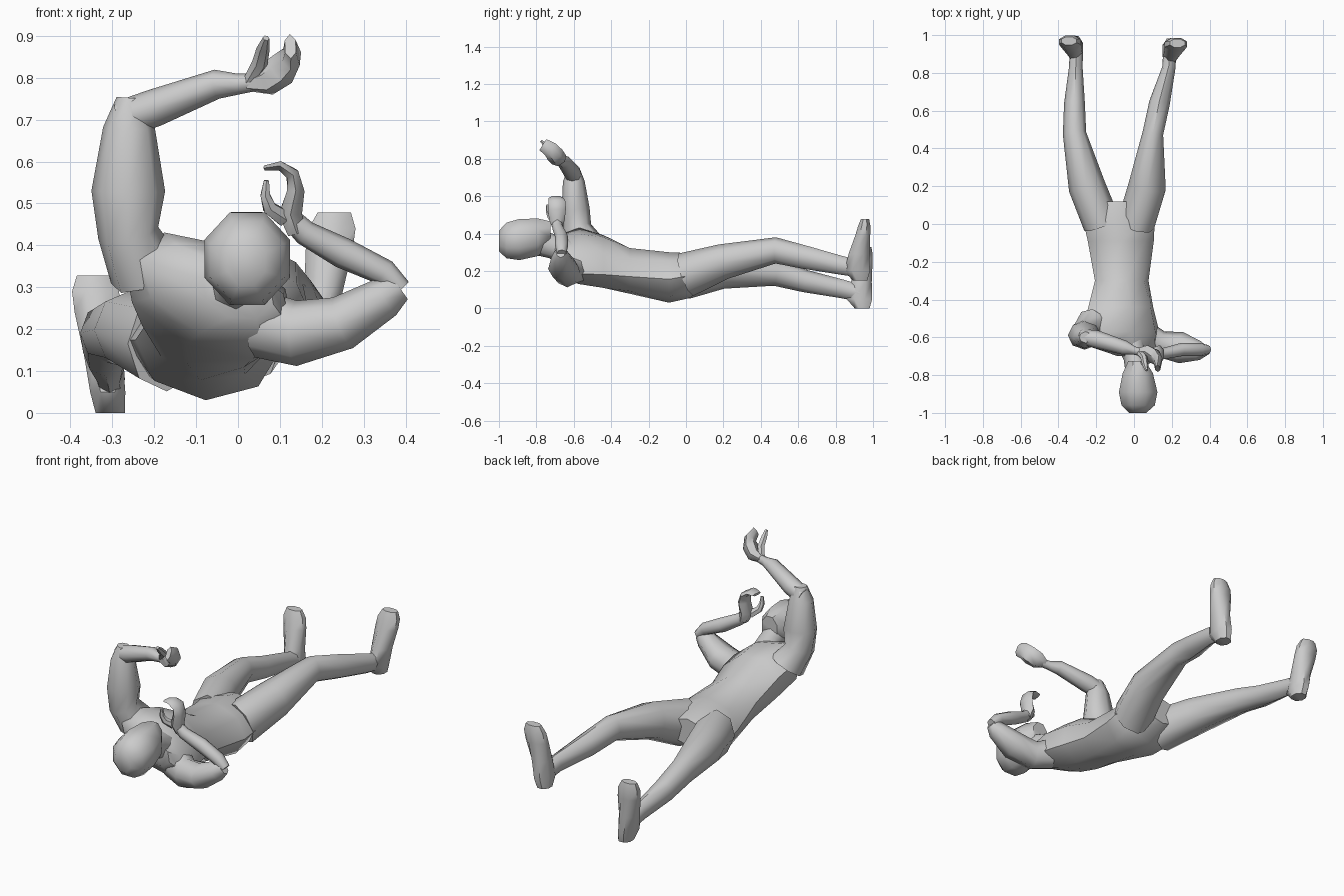
import bpy, math
from mathutils import Vector


def loft(name, rings, side=(1, 0, 0), n=8, flat=False, axis=None, angle=50):
    """Skin closed elliptical rings (x, y, z, half_width, half_depth[, roll])."""
    pts = [Vector(r[:3]) for r in rings]
    off = math.pi / n if flat else 0
    k = 1 / math.cos(math.pi / n) if flat else 1
    verts, faces = [], []
    for i, r in enumerate(rings):
        t = Vector(axis) if axis else Vector((0, 0, 0))
        if not axis:
            if i > 0:
                t += (pts[i] - pts[i - 1]).normalized()
            if i < len(pts) - 1:
                t += (pts[i + 1] - pts[i]).normalized()
        t.normalize()
        s = Vector(side)
        u = (s - t * s.dot(t)).normalized()
        v = t.cross(u)
        roll = math.radians(r[5]) if len(r) > 5 else 0
        u, v = u * math.cos(roll) + v * math.sin(roll), v * math.cos(roll) - u * math.sin(roll)
        for j in range(n):
            a = 2 * math.pi * j / n + off
            verts.append(pts[i] + u * (r[3] * k * math.cos(a)) + v * (r[4] * k * math.sin(a)))
    for i in range(len(rings) - 1):
        for j in range(n):
            a, b = i * n + j, i * n + (j + 1) % n
            faces.append((a, b, b + n, a + n))
    faces.append(tuple(reversed(range(n))))
    faces.append(tuple(range(len(verts) - n, len(verts))))
    me = bpy.data.meshes.new(name)
    me.from_pydata(verts, [], faces)
    ob = bpy.data.objects.new(name, me)
    bpy.context.collection.objects.link(ob)
    bpy.ops.object.select_all(action='DESELECT')
    ob.select_set(True)
    bpy.context.view_layer.objects.active = ob
    bpy.ops.object.shade_smooth_by_angle(angle=math.radians(angle))
    return ob


# Torso, twisting from level hips to tilted shoulders
loft("torso", [
    (-0.09, 0.12, 0.20, 0.12, 0.07, 0),
    (-0.08, 0.02, 0.175, 0.19, 0.12, 0),
    (-0.07, -0.09, 0.165, 0.175, 0.135, -3),
    (-0.065, -0.30, 0.20, 0.145, 0.125, -12),
    (-0.07, -0.44, 0.25, 0.185, 0.14, -22),
    (-0.07, -0.57, 0.28, 0.225, 0.13, -25),
    (-0.05, -0.65, 0.28, 0.20, 0.10, -25),
    (0.0, -0.70, 0.29, 0.09, 0.065, -20)], axis=(0, -1, 0))

# Neck and head
loft("neck", [
    (-0.02, -0.62, 0.29, 0.08, 0.08),
    (0.005, -0.71, 0.33, 0.06, 0.065),
    (0.02, -0.82, 0.36, 0.06, 0.07)])
loft("head", [
    (0.015, -0.725, 0.405, 0.045, 0.06),
    (0.02, -0.79, 0.38, 0.08, 0.10),
    (0.022, -0.89, 0.368, 0.102, 0.11),
    (0.022, -0.96, 0.363, 0.088, 0.095),
    (0.02, -1.0, 0.36, 0.045, 0.055)], flat=True, axis=(0, -1, 0))

# Legs
loft("raised_leg", [
    (0.01, 0.0, 0.18, 0.10, 0.12),
    (0.07, 0.20, 0.25, 0.10, 0.095),
    (0.10, 0.48, 0.31, 0.055, 0.07),
    (0.135, 0.64, 0.272, 0.055, 0.062),
    (0.185, 0.83, 0.23, 0.035, 0.05),
    (0.19, 0.93, 0.21, 0.035, 0.045)])
loft("lower_leg", [
    (-0.17, 0.0, 0.17, 0.10, 0.12),
    (-0.25, 0.20, 0.20, 0.098, 0.095),
    (-0.315, 0.48, 0.19, 0.062, 0.07),
    (-0.315, 0.64, 0.145, 0.055, 0.06),
    (-0.308, 0.83, 0.105, 0.036, 0.05),
    (-0.305, 0.93, 0.08, 0.035, 0.045)])

# Feet, toes pointing up
for name, x, y, z, lean in (("raised_foot", 0.185, 0.0, 0.15, 0.045),
                            ("lower_foot", -0.305, 0.012, 0.0, -0.04)):
    profile = ((0.0, 0.93, 0.035, 0.04), (0.05, 0.915, 0.042, 0.068),
               (0.14, 0.925, 0.046, 0.056), (0.24, 0.945, 0.056, 0.04),
               (0.29, 0.953, 0.056, 0.033), (0.328, 0.957, 0.04, 0.022))
    loft(name, [(x + lean * h / 0.33, y + py, z + h, w, d) for h, py, w, d in profile],
         flat=True, axis=(0, 0, 1))

# Raised arm: upper arm goes up, forearm crosses over the body
loft("raised_upper_arm", [
    (-0.22, -0.54, 0.34, 0.09, 0.10),
    (-0.262, -0.585, 0.43, 0.073, 0.08),
    (-0.262, -0.59, 0.53, 0.088, 0.075),
    (-0.26, -0.60, 0.68, 0.062, 0.058),
    (-0.255, -0.60, 0.752, 0.035, 0.03)])
loft("raised_forearm", [
    (-0.28, -0.595, 0.70, 0.04, 0.045),
    (-0.20, -0.61, 0.728, 0.048, 0.045),
    (-0.05, -0.655, 0.785, 0.038, 0.035),
    (0.0, -0.67, 0.785, 0.022, 0.025),
    (0.05, -0.68, 0.79, 0.022, 0.02)], side=(0, 1, 0))
loft("raised_palm", [
    (0.02, -0.675, 0.785, 0.02, 0.016),
    (0.07, -0.68, 0.795, 0.045, 0.035),
    (0.105, -0.70, 0.82, 0.048, 0.038),
    (0.128, -0.725, 0.85, 0.042, 0.025),
    (0.125, -0.765, 0.875, 0.035, 0.015)], side=(0, 1, 0.6), n=6)
loft("raised_thumb", [
    (0.025, -0.68, 0.79, 0.015, 0.018),
    (0.052, -0.705, 0.835, 0.019, 0.018),
    (0.06, -0.745, 0.87, 0.016, 0.015),
    (0.067, -0.775, 0.895, 0.008, 0.008)], n=6)

# Bent arm: elbow out to the side, forearm folded back up to the chin
loft("bent_upper_arm", [
    (0.06, -0.60, 0.21, 0.085, 0.08),
    (0.14, -0.635, 0.19, 0.07, 0.078),
    (0.25, -0.655, 0.215, 0.083, 0.065),
    (0.35, -0.67, 0.275, 0.05, 0.05),
    (0.385, -0.67, 0.30, 0.025, 0.035)], side=(0, 1, 0))
loft("bent_forearm", [
    (0.39, -0.665, 0.295, 0.025, 0.025),
    (0.35, -0.665, 0.335, 0.035, 0.032),
    (0.25, -0.665, 0.382, 0.035, 0.037),
    (0.16, -0.685, 0.43, 0.03, 0.03),
    (0.13, -0.69, 0.46, 0.028, 0.026)], side=(0, 1, 0))
loft("bent_palm", [
    (0.14, -0.685, 0.43, 0.028, 0.025),
    (0.125, -0.69, 0.475, 0.042, 0.032),
    (0.138, -0.69, 0.53, 0.048, 0.024),
    (0.13, -0.69, 0.57, 0.046, 0.018),
    (0.10, -0.695, 0.59, 0.04, 0.013),
    (0.065, -0.69, 0.585, 0.03, 0.007)], side=(0, 1, 0), n=6)
loft("bent_thumb", [
    (0.11, -0.70, 0.465, 0.02, 0.022),
    (0.075, -0.725, 0.49, 0.017, 0.018),
    (0.065, -0.735, 0.52, 0.014, 0.013),
    (0.068, -0.74, 0.555, 0.007, 0.007)], side=(0, 1, 0), n=6)
